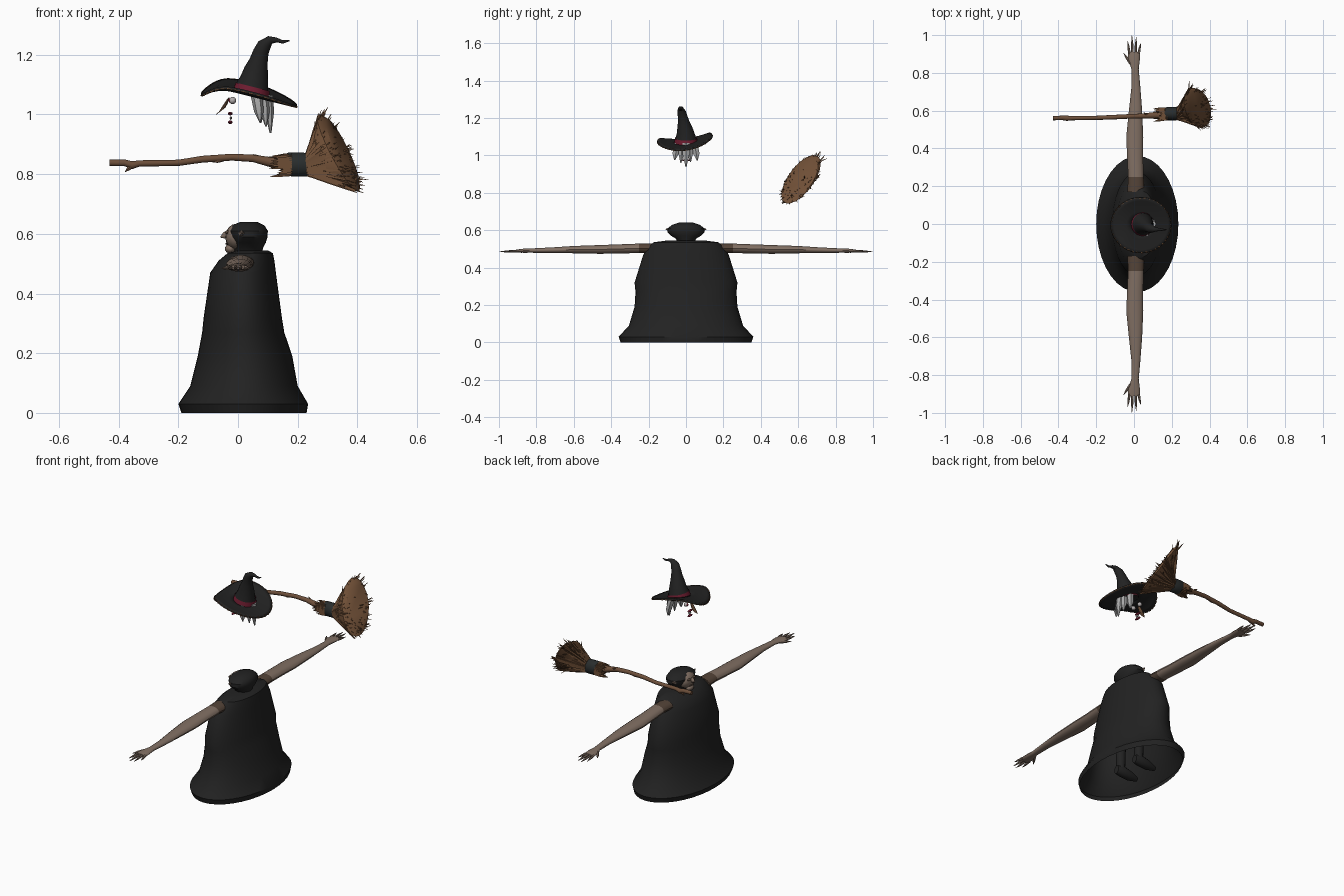
import bpy, bmesh, math, random
from mathutils import Vector

random.seed(4)
if "Cube" in bpy.data.objects:
    bpy.data.objects.remove(bpy.data.objects["Cube"])


def material(name, r, g, b):
    m = bpy.data.materials.new(name)
    m.use_nodes = True
    m.diffuse_color = (r, g, b, 1)
    m.node_tree.nodes["Principled BSDF"].inputs["Base Color"].default_value = (r, g, b, 1)
    return m


BLACK = material("black cloth", .016, .016, .016)
SKIN = material("skin", .22, .16, .125)
SLEEVE = material("dark sleeve", .09, .058, .04)
STRAW = material("straw", .16, .078, .037)
WOOD = material("handle wood", .15, .077, .042)
RED = material("red band", .16, .012, .03)
HAIR = material("grey hair", .40, .40, .40)
WHITE = material("eye white", .45, .42, .42)
TRIM = material("brown trim", .17, .08, .035)
BINDING = material("binding", .022, .026, .026)
made = []


def finish(name, bm, *mats):
    bmesh.ops.recalc_face_normals(bm, faces=bm.faces[:])
    me = bpy.data.meshes.new(name)
    bm.to_mesh(me)
    bm.free()
    ob = bpy.data.objects.new(name, me)
    bpy.context.collection.objects.link(ob)
    for m in mats:
        me.materials.append(m)
    made.append(ob)
    return ob


def add_loft(bm, rings, n=12, caps=(True, True)):
    """Join ellipses, each given as centre, first half axis, second half axis."""
    loops = []
    for c, u, v in rings:
        c, u, v = Vector(c), Vector(u), Vector(v)
        loops.append([bm.verts.new(c + u * math.cos(a) + v * math.sin(a))
                      for a in (math.tau * i / n for i in range(n))])
    for a, b in zip(loops, loops[1:]):
        for i in range(n):
            j = (i + 1) % n
            bm.faces.new((a[i], a[j], b[j], b[i]))
    if caps[0]:
        bm.faces.new(loops[0])
    if caps[1]:
        bm.faces.new(loops[-1])


def loft(name, rings, mat, n=12, caps=(True, True)):
    bm = bmesh.new()
    add_loft(bm, rings, n, caps)
    return finish(name, bm, mat)


def add_spike(bm, a, b, r, n=4, tip=.15):
    a, b = Vector(a), Vector(b)
    d = (b - a).normalized()
    u = d.orthogonal().normalized()
    v = d.cross(u)
    add_loft(bm, [(a, u * r, v * r), (a.lerp(b, .55), u * r * .8, v * r * .8),
                  (b, u * r * tip, v * r * tip)], n)


def spikes(name, items, mat, n=6):
    bm = bmesh.new()
    for a, b, r in items:
        add_spike(bm, a, b, r, n)
    return finish(name, bm, mat)


def ball(name, c, size, mat, seg=16):
    bm = bmesh.new()
    bmesh.ops.create_uvsphere(bm, u_segments=seg, v_segments=seg // 2, radius=1)
    for v in bm.verts:
        v.co = Vector(c) + Vector(v.co[i] * size[i] for i in range(3))
    return finish(name, bm, mat)


# Robe: height, low x, high x, half width in y
robe = [(0, -.19, .23, .35), (.03, -.2, .235, .36), (.09, -.16, .2, .305), (.19, -.135, .182, .275),
        (.27, -.12, .155, .27), (.32, -.115, .147, .275), (.47, -.093, .127, .228),
        (.51, -.065, .122, .2), (.535, -.035, .117, .175), (.545, 0, .1, .1)]
loft("robe", [(((lo + hi) / 2, 0, z), ((hi - lo) / 2, 0, 0), (0, w, 0))
              for z, lo, hi, w in robe], BLACK, 36, (False, True))

# Arms and hands: distance out, x, z, half width, half thickness
arm = [(.17, .01, .503, .045, .026), (.25, .01, .503, .041, .026), (.35, .006, .5, .042, .025),
       (.46, .004, .497, .045, .024), (.6, .008, .496, .035, .02), (.72, .01, .493, .024, .015),
       (.82, .006, .491, .019, .012), (.87, 0, .49, .031, .011), (.91, 0, .488, .031, .008)]
for s, side in ((1, "back"), (-1, "front")):
    ob = loft(side + "_arm", [((x, s * y, z), (w, 0, 0), (0, 0, t)) for y, x, z, w, t in arm], SKIN, 14)
    ob.data.materials.append(SLEEVE)
    for p in ob.data.polygons:
        if abs(p.center.y) < .25:
            p.material_index = 1
    fingers = [((-.024 + .016 * i, s * .9, .488), (-.034 + .023 * i, s * end, .485), .0075)
               for i, end in enumerate((.97, .998, .99, .955))]
    fingers.append(((-.018, s * .85, .489), (-.055, s * .905, .484), .009))
    spikes(side + "_fingers", fingers, SKIN)
    # Boot with ankle and pointed toe
    y = s * .075
    loft(side + "_boot", [((.06, y, .04), (0, .018, 0), (0, 0, .024)), ((.03, y, .045), (0, .027, 0), (0, 0, .034)),
                          ((-.03, y, .035), (0, .028, 0), (0, 0, .026)),
                          ((-.08, y, .032), (0, .012, 0), (0, 0, .014))], BLACK)
    loft(side + "_leg", [((.03, y, .05), (.024, 0, 0), (0, .024, 0)),
                         ((.03, y, .25), (.03, 0, 0), (0, .03, 0))], BLACK)

# Head, hair cap and face
cap = [(.535, .035, .045, .045), (.555, .035, .05, .055), (.57, .037, .056, .08), (.59, .035, .064, .099),
       (.61, .034, .066, .098), (.628, .034, .055, .075), (.64, .036, .028, .04)]
loft("hair_cap", [((x, 0, z), (a, 0, 0), (0, b, 0)) for z, x, a, b in cap], BLACK, 24)
ball("face", (-.005, 0, .59), (.038, .06, .044), SKIN)
spikes("face_nose", [((-.03, 0, .6), (-.058, 0, .589), .014)], SKIN, 8)
ball("chin", (-.026, 0, .55), (.018, .028, .016), SKIN)
ball("mouth", (-.036, 0, .567), (.006, .022, .004), SLEEVE, 12)
for s in (1, -1):
    ball("eye_socket", (-.035, s * .022, .605), (.008, .012, .007), SLEEVE, 12)
    spikes("ear", [((.01, s * .06, .595), (.015, s * .108, .606), .014)], SKIN)


# Hat brim: a warped oval sheet
def brim_z(x, y):
    return 1.07 - .25 * (x - .035) + .12 * y + y * y - 4 * max(0, -.02 - x) ** 2


def brim_point(f, a, lift=0):
    x, y = .037 + .16 * f * math.cos(a), -.006 + .148 * f * math.sin(a)
    return Vector((x, y, brim_z(x, y) + lift))


bm = bmesh.new()
N = 40
grid = [[bm.verts.new(brim_point(f, math.tau * i / N)) for i in range(N)] for f in (.3, .5, .7, .88, 1)]
for a, b in zip(grid, grid[1:]):
    for i in range(N):
        bm.faces.new((a[i], a[(i + 1) % N], b[(i + 1) % N], b[i]))
brim = finish("hat_brim", bm, BLACK)
solid = brim.modifiers.new("thickness", "SOLIDIFY")
solid.thickness = .009
solid.offset = 0
# Stitches around the brim edge
stitches = []
for i in range(N):
    a = math.tau * i / N
    stitches.append((brim_point(.975, a, .003), brim_point(.975, a + .11, .003), .003))
    stitches.append((brim_point(1, a, -.003), brim_point(1, a + .13, -.003), .003))
spikes("brim_stitches", stitches, TRIM, 4)

# Hat crown with bent tip: centre x, y, z, radius, sideways lean
crown = [(.044, 0, 1.065, .062, .25), (.047, 0, 1.09, .056, .25), (.055, -.002, 1.12, .047, .2),
         (.061, -.006, 1.15, .04, .25), (.069, -.012, 1.18, .031, .2), (.077, -.018, 1.21, .026, .3),
         (.089, -.024, 1.235, .023, .5), (.108, -.028, 1.25, .014, 2), (.13, -.029, 1.25, .008, 8),
         (.15, -.03, 1.243, .006, 8), (.173, -.03, 1.248, .002, 8)]


def tilted(x, y, z, r, lean):
    u = Vector((1, 0, -lean)).normalized() * r
    return (x, y, z), u, (0, r, 0)


loft("hat_crown", [tilted(*c) for c in crown], BLACK, 20)
loft("hat_band", [tilted(.045, 0, 1.067, .0635, .25), tilted(.049, 0, 1.093, .0585, .25)], RED, 24, (False, False))

# Loose hair locks under the hat
locks = []
for y, z, x, w in ((-.055, .975, .07, .02), (-.025, .96, .09, .018), (0, .938, .105, .022),
                   (.022, .965, .09, .018), (.055, .972, .072, .02)):
    locks.append([((x - .008, y * .8, 1.065), (.02, 0, 0), (0, w, 0)),
                  ((x, y, 1.01), (.016, 0, 0), (0, w, 0)),
                  ((x + .004, y * 1.1, z), (.003, 0, 0), (0, .003, 0))])
bm = bmesh.new()
for lock in locks:
    add_loft(bm, lock, 6)
finish("hair_locks", bm, HAIR)

# Floating face pieces: hooked nose, eyes and lips
loft("hooked_nose", [((-.033, 0, 1.055), (.004, 0, .004), (0, .006, 0)),
                     ((-.045, 0, 1.03), (.011, 0, .008), (0, .012, 0)),
                     ((-.055, 0, 1.013), (.013, 0, .01), (0, .013, 0)),
                     ((-.072, 0, 1.001), (.002, 0, .004), (0, .003, 0))], WOOD, 10)
for s in (1, -1):
    ball("eyeball", (-.018, s * .026, 1.047), (.012, .012, .012), WHITE)
    ball("iris", (-.026, s * .026, 1.047), (.006, .008, .008), RED, 12)
for z in (1.003, .974):
    ball("lip", (-.026, 0, z), (.008, .022, .006), RED, 12)
ball("teeth", (-.024, 0, .988), (.004, .015, .006), WHITE, 8)

# Broom handle and knots
path = [(-.43, .56, .838, .011), (-.38, .562, .838, .012), (-.355, .56, .83, .014), (-.33, .56, .836, .011),
        (-.2, .562, .838, .011), (-.12, .565, .85, .012), (-.02, .57, .857, .012), (.05, .572, .853, .013),
        (.11, .575, .84, .018), (.18, .58, .832, .025)]
loft("broom_handle", [((x, y, z), (0, r, 0), (0, 0, r)) for x, y, z, r in path], WOOD, 10)
spikes("handle_knots", [((-.35, .56, .835), (-.378, .555, .808), .01), ((-.05, .568, .852), (-.085, .565, .84), .01),
                        ((.08, .57, .85), (.05, .59, .866), .008)], WOOD)

# Straw ends in front of the binding
stubs = []
for i in range(26):
    a = math.tau * i / 26
    c, s = math.cos(a), math.sin(a)
    stubs.append(((.18, .583 + .028 * c, .832 + .033 * s),
                  (random.uniform(.1, .14), .578 + .035 * c, .828 + .036 * s), .008))
spikes("straw_stubs", stubs, STRAW, 4)
loft("broom_binding", [((x, .584, .832), (0, r * .85, 0), (-.006, 0, r))
                       for x, r in ((.165, .036), (.175, .041), (.225, .041), (.237, .037))], BINDING, 18)

# Broom head: flared core plus loose straws
LONG, WIDE = Vector((-.066, .09, .138)), Vector((.045, .07, -.025))
core = []
for t, f in ((0, .0), (.35, .22), (.7, .62), (1, .9), (1.12, .7)):
    c = Vector((.23, .585, .832)).lerp(Vector((.337, .615, .872)), t)
    core.append((c, Vector((0, .012, .037)).lerp(LONG, f), Vector((.002, .032, -.01)).lerp(WIDE, f)))
loft("broom_core", core, STRAW, 20)
straws = []
for i in range(230):
    a, k = random.uniform(0, math.tau), math.sqrt(random.uniform(.1, 1))
    c, s = math.cos(a) * k, math.sin(a) * k
    start = Vector((.23, .585, .832)) + Vector((0, .008, .034)) * c + Vector((0, .03, -.008)) * s
    end = Vector((.345, .617, .874)) + LONG * c * 1.04 + WIDE * s * 1.02
    end = start.lerp(end, random.uniform(.9, 1.1))
    straws.append((start, end, random.uniform(.005, .009)))
    if i % 3 == 0:
        mid = start.lerp(end, .75)
        off = Vector(random.uniform(-.022, .022) for _ in range(3))
        straws.append((mid, end + off, .004))
spikes("broom_straws", straws, STRAW, 4)

# Smooth shading with sharp creases kept
bpy.ops.object.select_all(action="DESELECT")
for ob in made:
    ob.select_set(True)
bpy.context.view_layer.objects.active = made[0]
bpy.ops.object.shade_smooth_by_angle(angle=math.radians(40))
